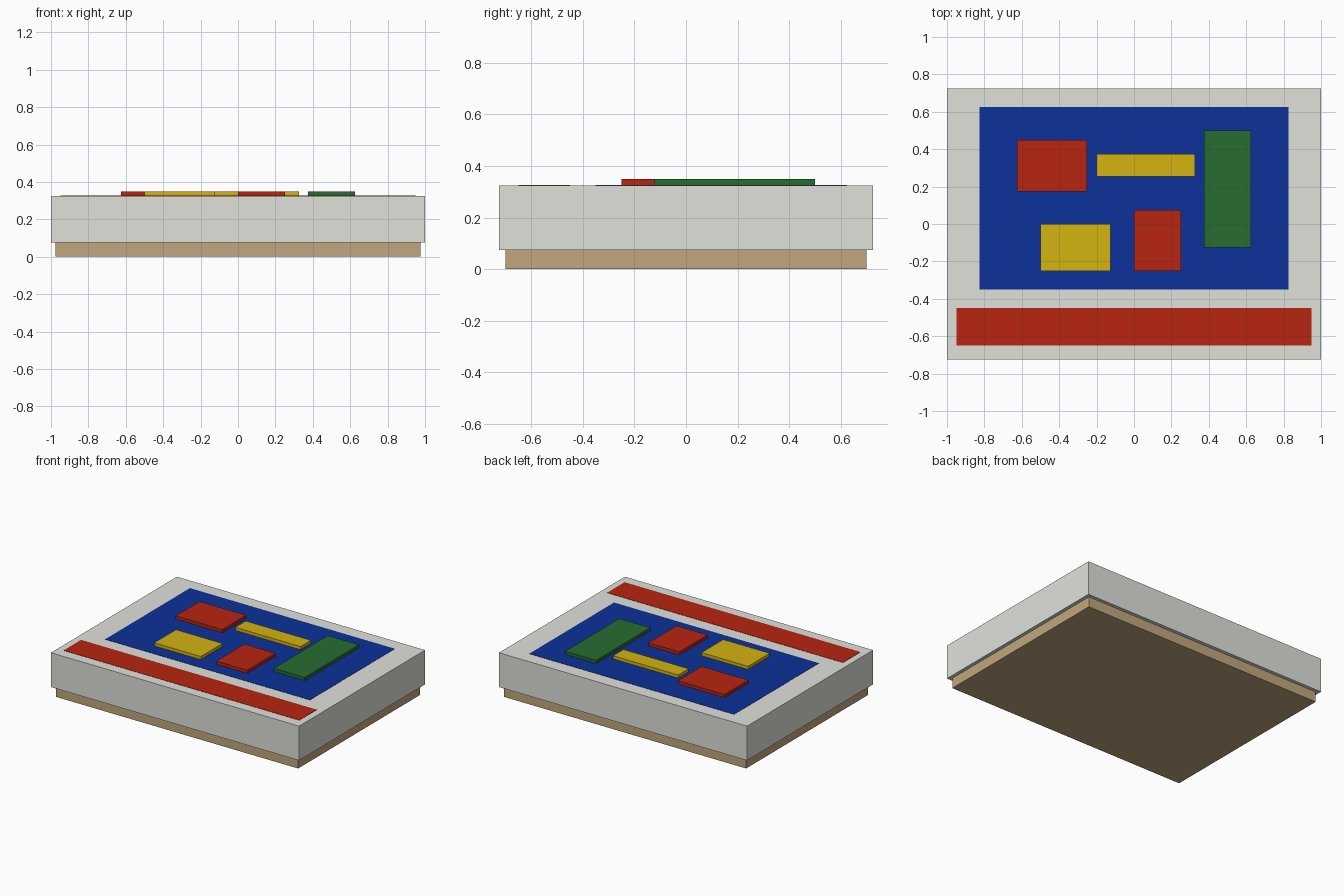
import bpy

if "Cube" in bpy.data.objects:
    bpy.data.objects.remove(bpy.data.objects["Cube"])


def material(name, rgb):
    m = bpy.data.materials.new(name)
    m.diffuse_color = (*rgb, 1.0)
    m.use_nodes = True
    m.node_tree.nodes["Principled BSDF"].inputs["Base Color"].default_value = m.diffuse_color
    return m


GREY = material("light grey", (0.75, 0.75, 0.71))
TAN = material("cardboard tan", (0.53, 0.386, 0.209))
BLUE = material("deep blue", (0.0037, 0.031, 0.319))
RED = material("red", (0.474, 0.0185, 0.0056))
YELLOW = material("yellow", (0.658, 0.451, 0.0052))
GREEN = material("green", (0.0212, 0.15, 0.031))


def box(name, x, y, z, mat):
    """Box spanning the (low, high) range on each axis."""
    spans = (x, y, z)
    bpy.ops.mesh.primitive_cube_add(size=1)
    ob = bpy.context.object
    ob.name = name
    for v in ob.data.vertices:
        for i, (lo, hi) in enumerate(spans):
            v.co[i] = hi if v.co[i] > 0 else lo
    ob.data.materials.append(mat)
    return ob


TOP = 0.325

# Box tray and overhanging lid
box("tray", (-0.975, 0.975), (-0.70, 0.70), (0.0, 0.075), TAN)
box("lid", (-1.0, 1.0), (-0.725, 0.725), (0.075, TOP), GREY)

# Thin printed panels on the lid
PRINT = (TOP - 0.001, TOP + 0.002)
box("picture_panel", (-0.825, 0.825), (-0.35, 0.625), PRINT, BLUE)
box("front_stripe", (-0.95, 0.95), (-0.65, -0.45), PRINT, RED)

# Raised tiles on the picture panel
tiles = [
    ("red_tile_back", (-0.625, -0.25), (0.175, 0.45), RED),
    ("yellow_tile_back", (-0.20, 0.325), (0.255, 0.375), YELLOW),
    ("green_tile", (0.375, 0.625), (-0.125, 0.50), GREEN),
    ("yellow_tile_front", (-0.50, -0.125), (-0.25, 0.0), YELLOW),
    ("red_tile_front", (0.0, 0.25), (-0.25, 0.075), RED),
]
for name, x, y, mat in tiles:
    box(name, x, y, (TOP, 0.35), mat)
